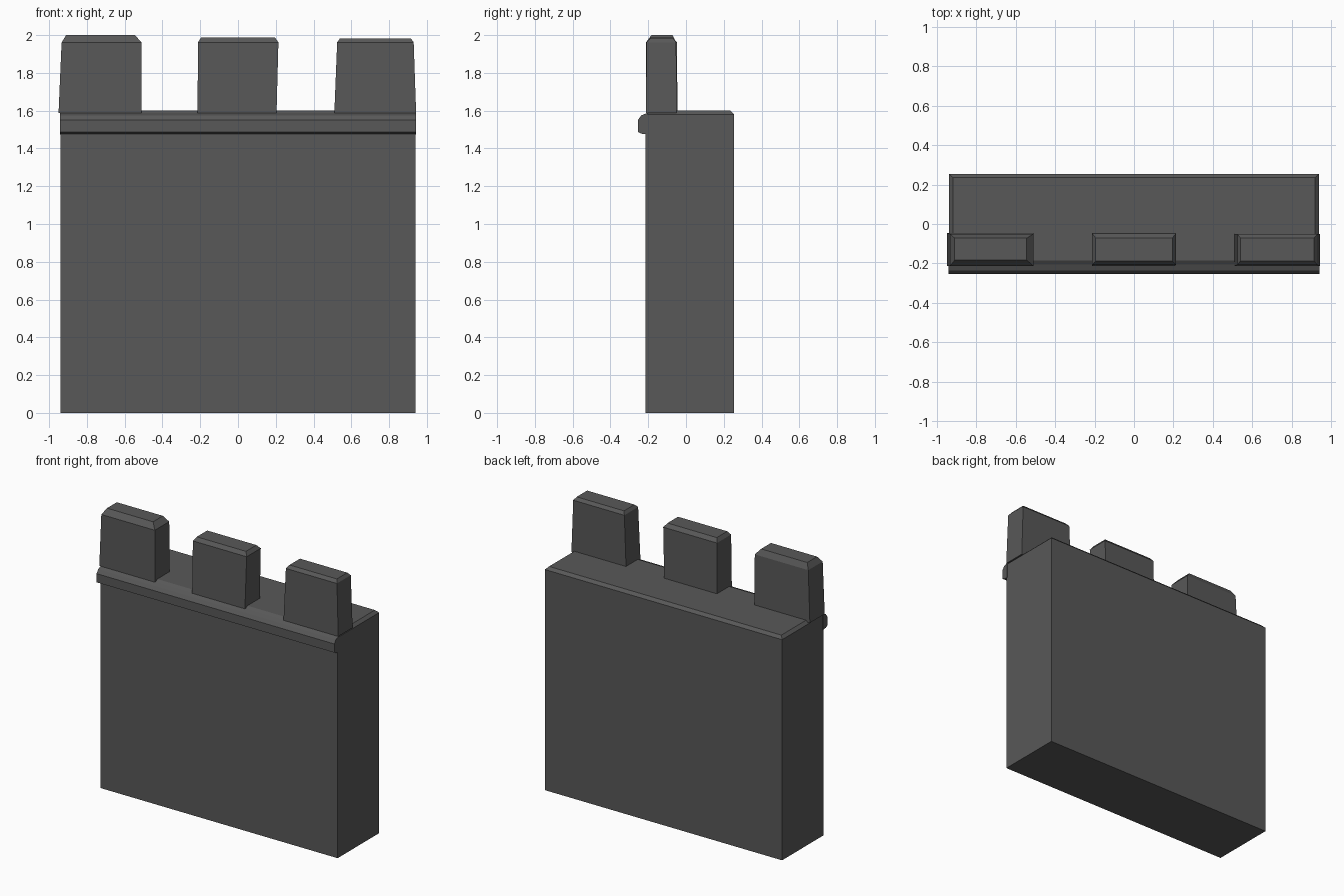
import bpy, bmesh

if "Cube" in bpy.data.objects:
    bpy.data.objects.remove(bpy.data.objects["Cube"])

stone = bpy.data.materials.new("dark_stone")
stone.diffuse_color = (0.098, 0.098, 0.098, 1)
stone.use_nodes = True
stone.node_tree.nodes["Principled BSDF"].inputs["Base Color"].default_value = stone.diffuse_color


def make(name, verts, faces):
    me = bpy.data.meshes.new(name)
    me.from_pydata(verts, [], faces)
    bm = bmesh.new()
    bm.from_mesh(me)
    bmesh.ops.recalc_face_normals(bm, faces=bm.faces)
    bm.to_mesh(me)
    bm.free()
    me.materials.append(stone)
    ob = bpy.data.objects.new(name, me)
    bpy.context.collection.objects.link(ob)
    return ob


def stack(name, rings):
    """Block lofted through rectangles (x0, x1, y0, y1, z)."""
    verts, faces = [], [(0, 1, 2, 3)]
    for x0, x1, y0, y1, z in rings:
        verts += [(x0, y0, z), (x1, y0, z), (x1, y1, z), (x0, y1, z)]
    for r in range(len(rings) - 1):
        a = 4 * r
        for i in range(4):
            j = (i + 1) % 4
            faces.append((a + i, a + j, a + 4 + j, a + 4 + i))
    n = len(verts)
    faces.append((n - 4, n - 3, n - 2, n - 1))
    return make(name, verts, faces)


# wall body with a chamfered top edge
stack("wall_body", [
    (-0.94, 0.94, -0.215, 0.255, 0.0),
    (-0.94, 0.94, -0.215, 0.255, 1.58),
    (-0.92, 0.92, -0.185, 0.235, 1.60),
])

# projecting ledge: side profile (y, z) extruded along x
profile = [(-0.205, 1.475), (-0.235, 1.478), (-0.255, 1.488),
           (-0.255, 1.55), (-0.237, 1.575), (-0.205, 1.588)]
n = len(profile)
verts = [(x, y, z) for x in (-0.942, 0.942) for y, z in profile]
faces = [tuple(range(n)), tuple(range(n, 2 * n))]
faces += [(i, (i + 1) % n, n + (i + 1) % n, n + i) for i in range(n)]
make("ledge", verts, faces)

# three slightly irregular battlements: base, shoulder, chamfered top
stack("battlement_left", [
    (-0.95, -0.51, -0.213, -0.045, 1.588),
    (-0.934, -0.51, -0.213, -0.05, 1.96),
    (-0.91, -0.545, -0.183, -0.072, 2.0),
])
stack("battlement_middle", [
    (-0.214, 0.204, -0.213, -0.045, 1.588),
    (-0.212, 0.214, -0.208, -0.048, 1.962),
    (-0.195, 0.195, -0.188, -0.07, 1.988),
])
stack("battlement_right", [
    (0.51, 0.943, -0.213, -0.05, 1.588),
    (0.525, 0.93, -0.208, -0.052, 1.962),
    (0.54, 0.915, -0.188, -0.07, 1.983),
])
